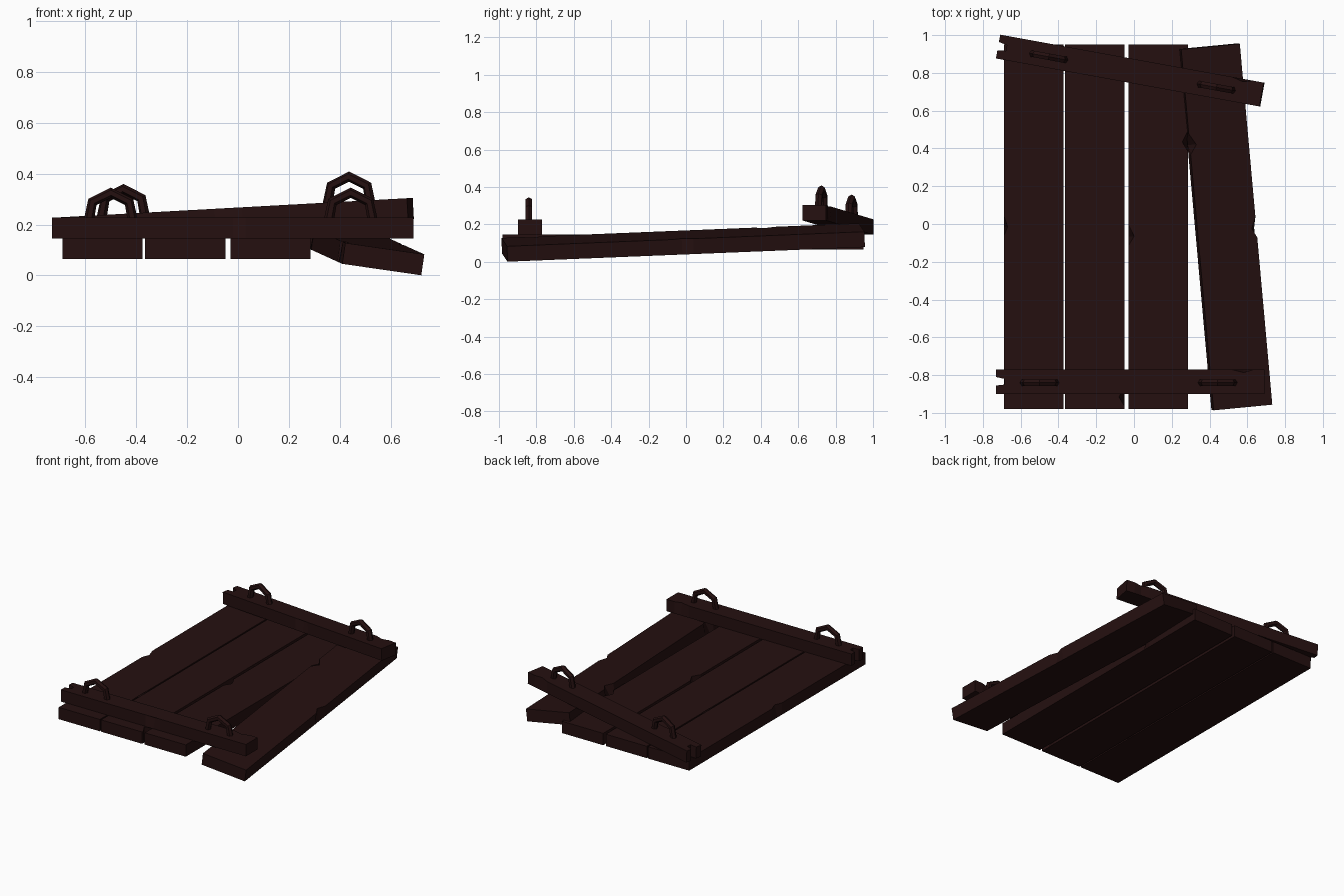
import bpy, bmesh, math
from mathutils import Vector, Matrix

cube = bpy.data.objects.get("Cube")
if cube:
    bpy.data.objects.remove(cube)


def make_material(name, rgb):
    m = bpy.data.materials.new(name)
    m.use_nodes = True
    m.diffuse_color = (*rgb, 1)
    m.node_tree.nodes["Principled BSDF"].inputs["Base Color"].default_value = (*rgb, 1)
    return m


WOOD = make_material("dark_red_brown_wood", (0.018, 0.005, 0.005))


def frame(center, along, across):
    """Matrix with local X along the board and local Y across it."""
    x = Vector(along).normalized()
    z = x.cross(Vector(across)).normalized()
    m = Matrix((x, z.cross(x), z)).transposed().to_4x4()
    return Matrix.Translation(center) @ m


def finish(name, bm, matrix):
    bmesh.ops.recalc_face_normals(bm, faces=bm.faces)
    bm.transform(matrix)
    mesh = bpy.data.meshes.new(name)
    bm.to_mesh(mesh)
    bm.free()
    mesh.materials.append(WOOD)
    ob = bpy.data.objects.new(name, mesh)
    bpy.context.collection.objects.link(ob)
    return ob


def board(name, size, matrix, dents=(), notch=0):
    """Board with chipped upper edges (position, side, depth) and an optional split end."""
    hl, hw, hh = (s / 2 for s in size)
    outline = []                                   # x, y, inward chip of the top edge
    for side in (-1, 1):
        edge = [(-hl, side * hw, 0), (hl, side * hw, 0)]
        for pos, s, depth in dents:
            if s == side:
                edge += [(pos - 0.06, side * hw, 0), (pos, side * hw, depth), (pos + 0.05, side * hw, 0)]
        outline += sorted(edge, reverse=side > 0)
    if notch:
        outline += [(-hl, 0.025, 0), (-hl + notch, 0.015, 0), (-hl + notch, -0.015, 0), (-hl, -0.02, 0)]
    bm = bmesh.new()
    low = [bm.verts.new((x, y, -hh)) for x, y, d in outline]
    top = [bm.verts.new((x, y - math.copysign(d, y), hh)) for x, y, d in outline]
    bm.faces.new(low)
    bm.faces.new(top)
    for i in range(len(outline)):
        j = (i + 1) % len(outline)
        bm.faces.new((low[i], low[j], top[j], top[i]))
    bmesh.ops.triangulate(bm, faces=[f for f in bm.faces if len(f.verts) > 4])
    return finish(name, bm, matrix)


def handle(name, matrix, radius=0.02):
    """Angular arch with a six-sided section."""
    path = [Vector(p) for p in ((-0.088, -0.02), (-0.072, 0.062), (0, 0.098), (0.072, 0.062), (0.088, -0.02))]
    bm = bmesh.new()
    rings = []
    for i, p in enumerate(path):
        t = (path[min(i + 1, 4)] - path[max(i - 1, 0)]).normalized()
        out = Vector((-t.y, t.x))
        ring = []
        for k in range(6):
            a = k * math.pi / 3
            q = p + out * radius * math.cos(a)
            ring.append(bm.verts.new((q.x, radius * math.sin(a), q.y)))
        rings.append(ring)
    for a, b in zip(rings, rings[1:]):
        for k in range(6):
            n = (k + 1) % 6
            bm.faces.new((a[k], a[n], b[n], b[k]))
    bm.faces.new(rings[0])
    bm.faces.new(rings[-1])
    return finish(name, bm, matrix)


# Three straight planks
chips = [[(0, -1, 0.02), (0.5, 1, 0.05)],
         [(0.9, 1, 0.03), (-0.3, -1, 0.03)],
         [(0.05, -1, 0.03), (-0.45, 1, 0.03)]]
for name, x, dents in zip(("right_plank", "middle_right_plank", "middle_left_plank"),
                          (-0.532, -0.207, 0.128), chips):
    board(name, (1.93, 0.315, 0.082), frame((x, -0.015, 0.106), (0, -1, 0), (1, 0, 0)), dents)

# Loose plank, turned and tilted
board("loose_left_plank", (1.92, 0.315, 0.083),
      frame((0.485, -0.015, 0.103), (0.172, -1.91, -0.078), (0.312, 0.03, -0.045)),
      [(-0.45, -1, 0.035), (0.02, 1, 0.025), (0.8, -1, 0.03)])

# Cross beams and their handles
beams = {
    "front": (frame((-0.02, -0.835, 0.186), (1, 0, 0), (0, 1, 0)), (-0.48, 0.463)),
    "back": (frame((-0.02, 0.812, 0.224), (1.4, -0.255, 0.077), (0.18, 0.98, 0)), (-0.435, 0.468)),
}
for place, (matrix, spots) in beams.items():
    board(place + "_beam", (1.42, 0.128, 0.082), matrix,
          [(0, -1, 0.02), (0.6, 1, 0.015)], notch=0.045)
    for side, x in zip(("right", "left"), spots):
        base = matrix @ Vector((x, -0.005, 0.041))
        upright = frame(base, Vector((matrix[0][0], matrix[1][0], 0)), (matrix[0][1], matrix[1][1], 0))
        handle(f"{place}_{side}_handle", upright)
